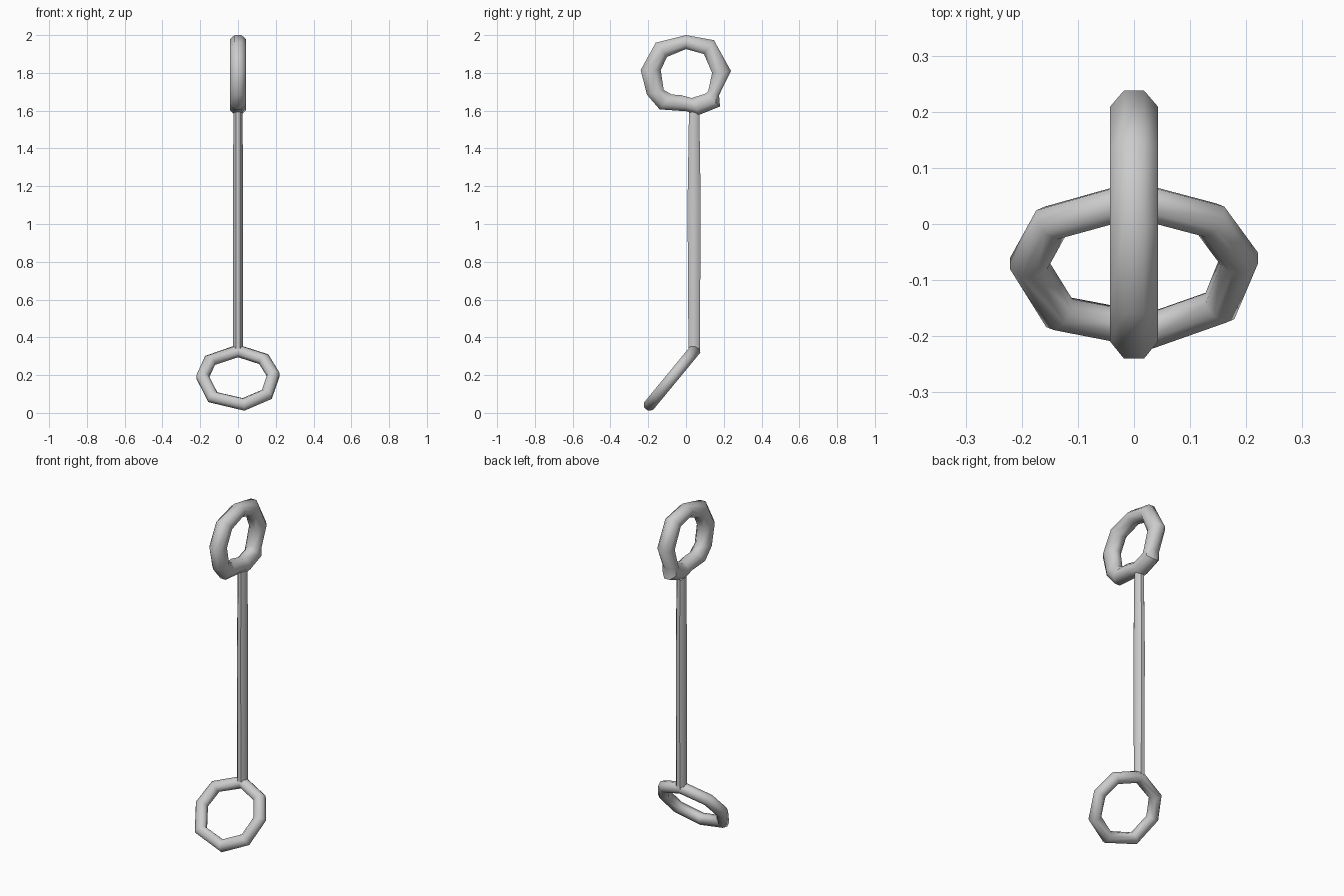
import bpy, bmesh
from math import sin, cos, pi, radians
from mathutils import Vector

if "Cube" in bpy.data.objects:
    bpy.data.objects.remove(bpy.data.objects["Cube"])

SIDES = 8


def loft(name, sections, closed):
    """Skin octagonal sections given as (centre, half axis a, half axis b)."""
    bm = bmesh.new()
    k = 1 / cos(pi / SIDES)
    loops = []
    for c, a, b in sections:
        angs = [(i + 0.5) * 2 * pi / SIDES for i in range(SIDES)]
        loops.append([bm.verts.new(c + a * k * cos(t) + b * k * sin(t)) for t in angs])
    n = len(loops)
    for i in range(n if closed else n - 1):
        p, q = loops[i], loops[(i + 1) % n]
        for j in range(SIDES):
            m = (j + 1) % SIDES
            bm.faces.new((p[j], p[m], q[m], q[j]))
    if not closed:
        bm.faces.new(loops[0])
        bm.faces.new(loops[-1])
    bmesh.ops.recalc_face_normals(bm, faces=bm.faces)
    me = bpy.data.meshes.new(name)
    bm.to_mesh(me)
    bm.free()
    ob = bpy.data.objects.new(name, me)
    bpy.context.collection.objects.link(ob)
    bpy.context.view_layer.objects.active = ob
    ob.select_set(True)
    bpy.ops.object.shade_smooth_by_angle(angle=radians(50))
    ob.select_set(False)
    return ob


# Upright top ring: outer and inner (y, z) of each section
rim = [((0, 2.0), (0, 1.926)), ((.148, 1.973), (.095, 1.90)),
       ((.238, 1.81), (.138, 1.80)), ((.175, 1.682), (.118, 1.705)),
       ((.18, 1.622), (.103, 1.69)), ((.07, 1.578), (.03, 1.667)),
       ((0, 1.597), (-.03, 1.683)), ((-.14, 1.607), (-.075, 1.685)),
       ((-.207, 1.685), (-.118, 1.71)), ((-.24, 1.815), (-.134, 1.815)),
       ((-.16, 1.96), (-.1, 1.885))]
sections = []
for o, i in rim:
    o, i = Vector((0, *o)), Vector((0, *i))
    sections.append(((o + i) / 2, (o - i) / 2, Vector((.043, 0, 0))))
loft("top_ring", sections, True)

# Shaft, slightly swollen in the middle
shaft = [(.33, .027, .030), (1.1, .027, .035), (1.62, .024, .027)]
loft("shaft", [(Vector((0, .043, z)), Vector((rx, 0, 0)), Vector((0, ry, 0)))
               for z, rx, ry in shaft], False)

# Tilted lower ring: (x, z) of the tube centre, y follows the slope
path = [(0, .328), (.137, .284), (.188, .2), (.153, .098),
        (.029, .045), (-.133, .083), (-.188, .19), (-.148, .278)]
slope = .235 / .285
pts = [Vector((x, .043 + (z - .328) * slope, z)) for x, z in path]
mid = sum(pts, Vector()) / len(pts)
normal = Vector((0, 1, -slope)).normalized()
loft("lower_ring", [(p, (p - mid).normalized() * .033, normal * .031) for p in pts], True)
